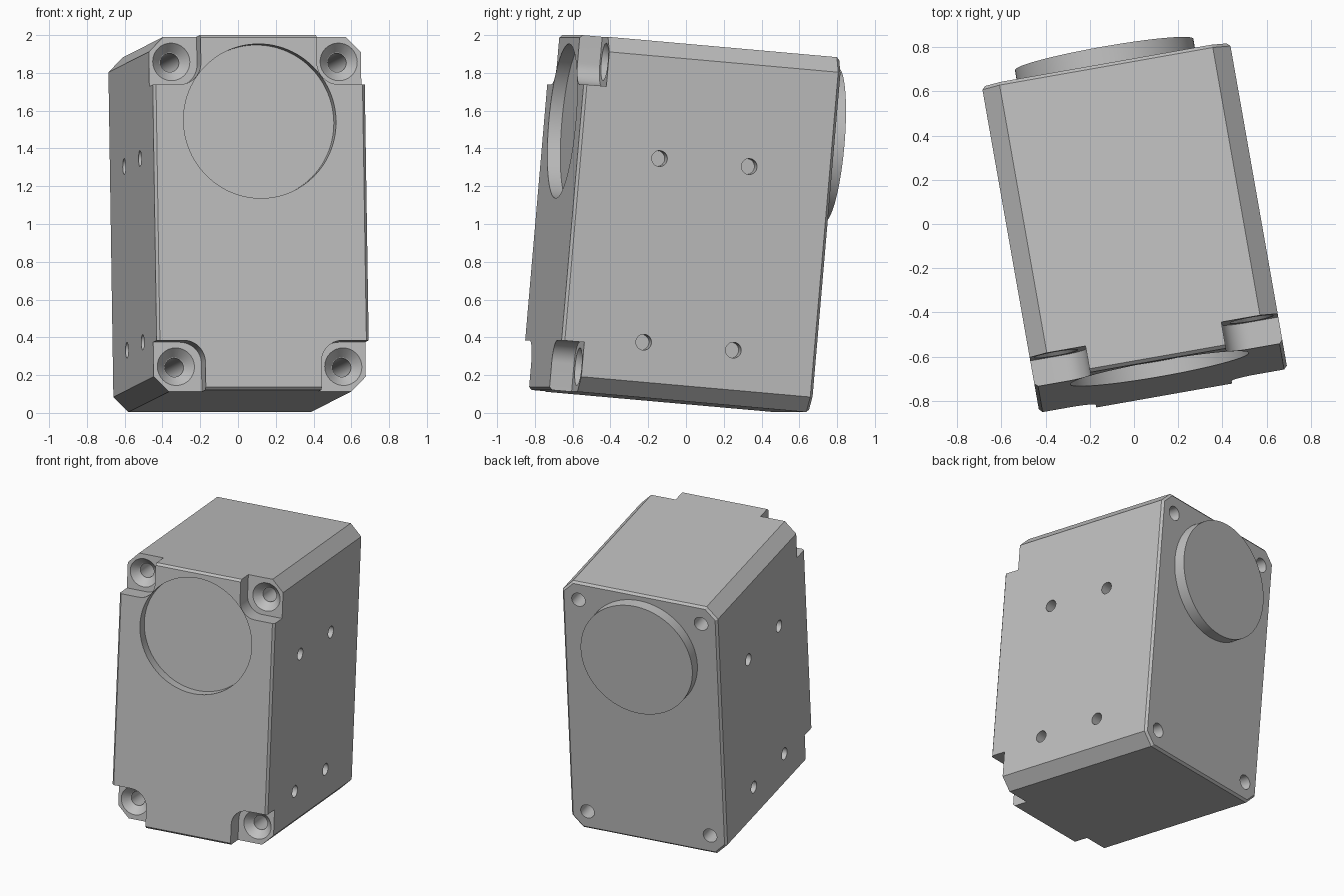
import bpy, bmesh
from math import radians, sin, cos, pi
from mathutils import Matrix, Vector

cube = bpy.data.objects.get("Cube")
if cube:
    bpy.data.objects.remove(cube, do_unlink=True)

W, H = 0.57, 0.943             # half width and half height of the housing
FRONT, BACK, FLOOR = -0.71, 0.66, -0.59
POSE = (Matrix.Translation((0, 0, 1)) @ Matrix.Rotation(radians(10), 4, 'Z')
        @ Matrix.Rotation(radians(-5), 4, 'X'))

grey = bpy.data.materials.new("Light grey")
grey.use_nodes = True
colour = (0.52, 0.52, 0.52, 1)
grey.diffuse_color = colour
grey.node_tree.nodes["Principled BSDF"].inputs["Base Color"].default_value = colour


def loft(name, rings):
    """Closed solid through a series of equal-sized rings of points."""
    bm = bmesh.new()
    loops = [[bm.verts.new(p) for p in ring] for ring in rings]
    for a, b in zip(loops, loops[1:]):
        for i in range(len(a)):
            j = (i + 1) % len(a)
            bm.faces.new((a[i], a[j], b[j], b[i]))
    bm.faces.new(loops[0])
    bm.faces.new(loops[-1])
    bmesh.ops.recalc_face_normals(bm, faces=bm.faces)
    mesh = bpy.data.meshes.new(name)
    bm.to_mesh(mesh)
    bm.free()
    mesh.materials.append(grey)
    ob = bpy.data.objects.new(name, mesh)
    bpy.context.collection.objects.link(ob)
    return ob


def turned(name, centre, profile, axis, sides=32):
    """Round solid; profile is (distance along axis, radius)."""
    def point(t, r, a):
        c, s = r * cos(a), r * sin(a)
        return Vector(centre) + Vector((c, t, s) if axis == 'Y' else (t, c, s))
    return loft(name, [[point(t, r, 2 * pi * i / sides) for i in range(sides)]
                       for t, r in profile])


def octagon(y, inset):
    """Housing outline with chamfered corners at depth y."""
    w, h, c = W - inset, H - inset, 0.08 - inset * 0.6
    quarter = [(w, h - c), (w - c, h)]
    pts = quarter + [(-x, z) for x, z in quarter[::-1]]
    pts += [(-x, -z) for x, z in quarter] + [(x, -z) for x, z in quarter[::-1]]
    return [(x, y, z) for x, z in pts]


def pocket(sx, sz):
    """Corner notch cutter with one rounded inner corner."""
    x0, z0, r, out = 0.312, 0.68, 0.115, 0.2
    pts = [(x0 + r - r * cos(a), z0 + r - r * sin(a))
           for a in (pi / 2 * i / 12 for i in range(13))]
    pts += [(W + out, z0), (W + out, H + out), (x0, H + out)]
    return loft("pocket_cutter", [[(sx * x, y, sz * z) for x, z in pts]
                                  for y in (FRONT - 0.1, FLOOR)])


# Housing with slim bevels on its front and rear edges
e = 0.015
housing = loft("housing", [octagon(FRONT, e), octagon(FRONT + e, 0),
                           octagon(BACK - e, 0), octagon(BACK, e)])

# Corner pockets with countersunk through holes
cutters = []
for sx in (-1, 1):
    for sz in (-1, 1):
        cutters.append(pocket(sx, sz))
        cutters.append(turned("screw_cutter", (sx * 0.45, 0, sz * 0.81),
                              [(FLOOR - 0.03, 0.1), (FLOOR, 0.1), (FLOOR + 0.05, 0.054),
                               (FLOOR + 0.051, 0.05), (BACK + 0.1, 0.05)], 'Y'))
    # Blind mounting holes on each side
    for y in (-0.272, 0.212):
        for z in (0.324, -0.652):
            cutters.append(turned("side_hole_cutter", (0, y, z),
                                  [(sx * (W - 0.08), 0.042), (sx * (W + 0.1), 0.042)], 'X', 24))

# Round front recess
DISC = (0, 0, 0.485)
cutters.append(turned("recess_cutter", DISC,
                      [(FRONT - 0.1, 0.41), (FRONT + 0.07, 0.41)], 'Y', 96))

bpy.context.view_layer.objects.active = housing
for cutter in cutters:
    mod = housing.modifiers.new("cut", 'BOOLEAN')
    mod.operation = 'DIFFERENCE'
    mod.solver = 'EXACT'
    mod.object = cutter
    bpy.ops.object.modifier_apply(modifier=mod.name)
    bpy.data.objects.remove(cutter, do_unlink=True)

# Round rear boss
boss = turned("rear_boss", DISC, [(BACK - 0.02, 0.41), (BACK + 0.08, 0.41)], 'Y', 96)

# Tilt the whole unit into place and shade it
bpy.ops.object.select_all(action='DESELECT')
for ob in (housing, boss):
    ob.data.transform(POSE)
    ob.select_set(True)
bpy.context.view_layer.objects.active = housing
bpy.ops.object.shade_smooth_by_angle(angle=radians(25))
